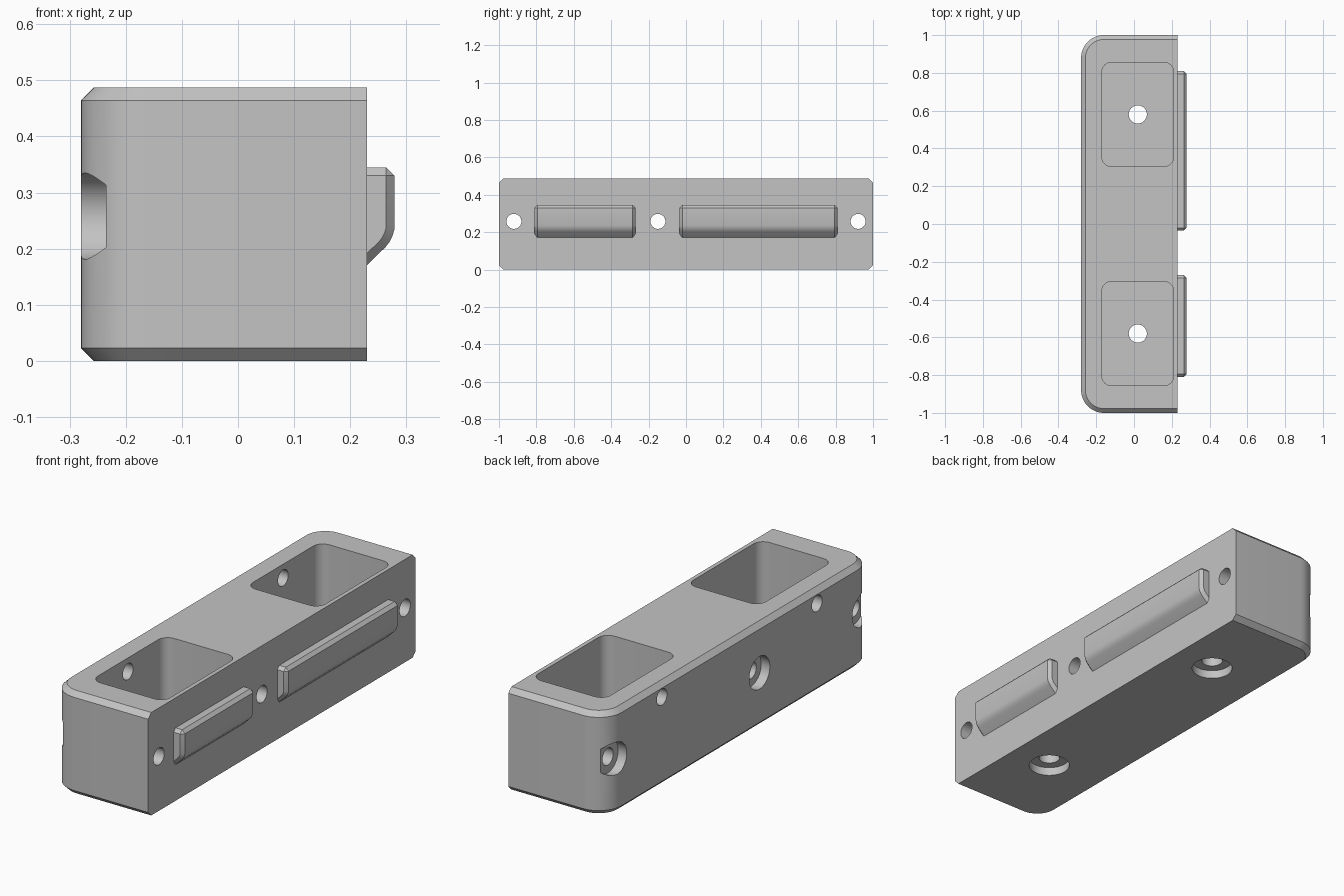
import bpy, bmesh, math
from mathutils import Vector

if "Cube" in bpy.data.objects:
    bpy.data.objects.remove(bpy.data.objects["Cube"])

H, CHAMFER, SCREW_Z = 0.487, 0.023, 0.258
X0, X1 = -0.28, 0.23

grey = bpy.data.materials.new("plain grey")
grey.use_nodes = True
grey.diffuse_color = (0.55, 0.55, 0.55, 1)
grey.node_tree.nodes["Principled BSDF"].inputs["Base Color"].default_value = grey.diffuse_color


def finish(bm, name):
    bmesh.ops.recalc_face_normals(bm, faces=bm.faces)
    mesh = bpy.data.meshes.new(name)
    bm.to_mesh(mesh)
    bm.free()
    mesh.materials.append(grey)
    obj = bpy.data.objects.new(name, mesh)
    bpy.context.collection.objects.link(obj)
    return obj


def smooth(obj):
    bpy.ops.object.select_all(action='DESELECT')
    obj.select_set(True)
    bpy.context.view_layer.objects.active = obj
    bpy.ops.object.shade_smooth_by_angle(angle=math.radians(28))


def outline(x0, x1, y0, y1, r_left, r_right, steps=12):
    """Rectangle with separate corner radii on its two x sides."""
    pts = []
    corners = ((x1, y1, -1, -1, r_right), (x0, y1, 1, -1, r_left),
               (x0, y0, 1, 1, r_left), (x1, y0, -1, 1, r_right))
    for i, (x, y, sx, sy, r) in enumerate(corners):
        if r == 0:
            pts.append((x, y))
            continue
        for k in range(steps + 1):
            a = math.pi / 2 * (i + k / steps)
            pts.append((x + sx * r + r * math.cos(a), y + sy * r + r * math.sin(a)))
    return pts


def loft(name, layers):
    """Skin a stack of (z, outline) layers into a closed solid."""
    bm = bmesh.new()
    rings = [[bm.verts.new((x, y, z)) for x, y in pts] for z, pts in layers]
    for a, b in zip(rings, rings[1:]):
        for i in range(len(a)):
            j = (i + 1) % len(a)
            bm.faces.new((a[i], a[j], b[j], b[i]))
    bm.faces.new(rings[0])
    bm.faces.new(rings[-1])
    return finish(bm, name)


def rod(name, start, end, radius):
    """Cylinder between two points."""
    a, b = Vector(start), Vector(end)
    bm = bmesh.new()
    bmesh.ops.create_cone(bm, cap_ends=True, segments=40, radius1=radius,
                          radius2=radius, depth=(b - a).length)
    turn = (b - a).to_track_quat('Z', 'Y').to_matrix()
    bmesh.ops.rotate(bm, verts=bm.verts, matrix=turn)
    bmesh.ops.translate(bm, verts=bm.verts, vec=(a + b) / 2)
    return finish(bm, name)


def cut(obj, cutter):
    mod = obj.modifiers.new("cut", 'BOOLEAN')
    mod.operation, mod.solver, mod.object = 'DIFFERENCE', 'EXACT', cutter
    bpy.context.view_layer.objects.active = obj
    bpy.ops.object.modifier_apply(modifier=mod.name)
    bpy.data.objects.remove(cutter)


# Block: rounded on the -x corners, chamfered all round except on the flat +x face
def block_ring(inset):
    return outline(X0 + inset, X1, inset - 1, 1 - inset, 0.12 - inset, 0)


block = loft("block", [(0, block_ring(CHAMFER)), (CHAMFER, block_ring(0)),
                       (H - CHAMFER, block_ring(0)), (H, block_ring(CHAMFER))])

# Two open pockets, each with a recessed floor hole and a small side hole
for y in (-0.58, 0.58):
    ring = outline(-0.17, 0.21, y - 0.275, y + 0.275, 0.05, 0.05, 8)
    cut(block, loft("pocket_cutter", [(0.1, ring), (H + 0.1, ring)]))
    cut(block, rod("floor_hole_cutter", (0.02, y, -0.1), (0.02, y, 0.2), 0.048))
    cut(block, rod("floor_recess_cutter", (0.02, y, -0.1), (0.02, y, 0.04), 0.092))
    cut(block, rod("side_hole_cutter", (-0.4, y, 0.422), (-0.1, y, 0.422), 0.038))

# Three screw holes through the block, recessed on the -x face
for y in (-0.92, -0.15, 0.92):
    cut(block, rod("screw_hole_cutter", (-0.4, y, SCREW_Z), (0.4, y, SCREW_Z), 0.04))
    cut(block, rod("screw_recess_cutter", (-0.4, y, SCREW_Z), (-0.235, y, SCREW_Z), 0.077))
smooth(block)


# Raised rails on the +x face: sloped underside, chamfered ends and top
def rail(name, y0, y1):
    base = X1 - 0.005
    profile = [(base, 0.166), (0.263, 0.203), (0.27, 0.212), (0.275, 0.222),
               (0.279, 0.235), (0.279, 0.345), (base, 0.345)]
    bm = bmesh.new()
    face = bm.faces.new([bm.verts.new((x, y0, z)) for x, z in profile])
    new = bmesh.ops.extrude_face_region(bm, geom=[face])["geom"]
    bmesh.ops.translate(bm, vec=(0, y1 - y0, 0),
                        verts=[g for g in new if isinstance(g, bmesh.types.BMVert)])
    bmesh.ops.recalc_face_normals(bm, faces=bm.faces)
    sharp = [e for e in bm.edges if e.calc_face_angle(0) > 1.0
             and any(v.co.x > base + 0.001 for v in e.verts)]
    bmesh.ops.bevel(bm, geom=sharp, offset=0.015, segments=1, affect='EDGES')
    smooth(finish(bm, name))


rail("short_rail", -0.81, -0.27)
rail("long_rail", -0.035, 0.81)
